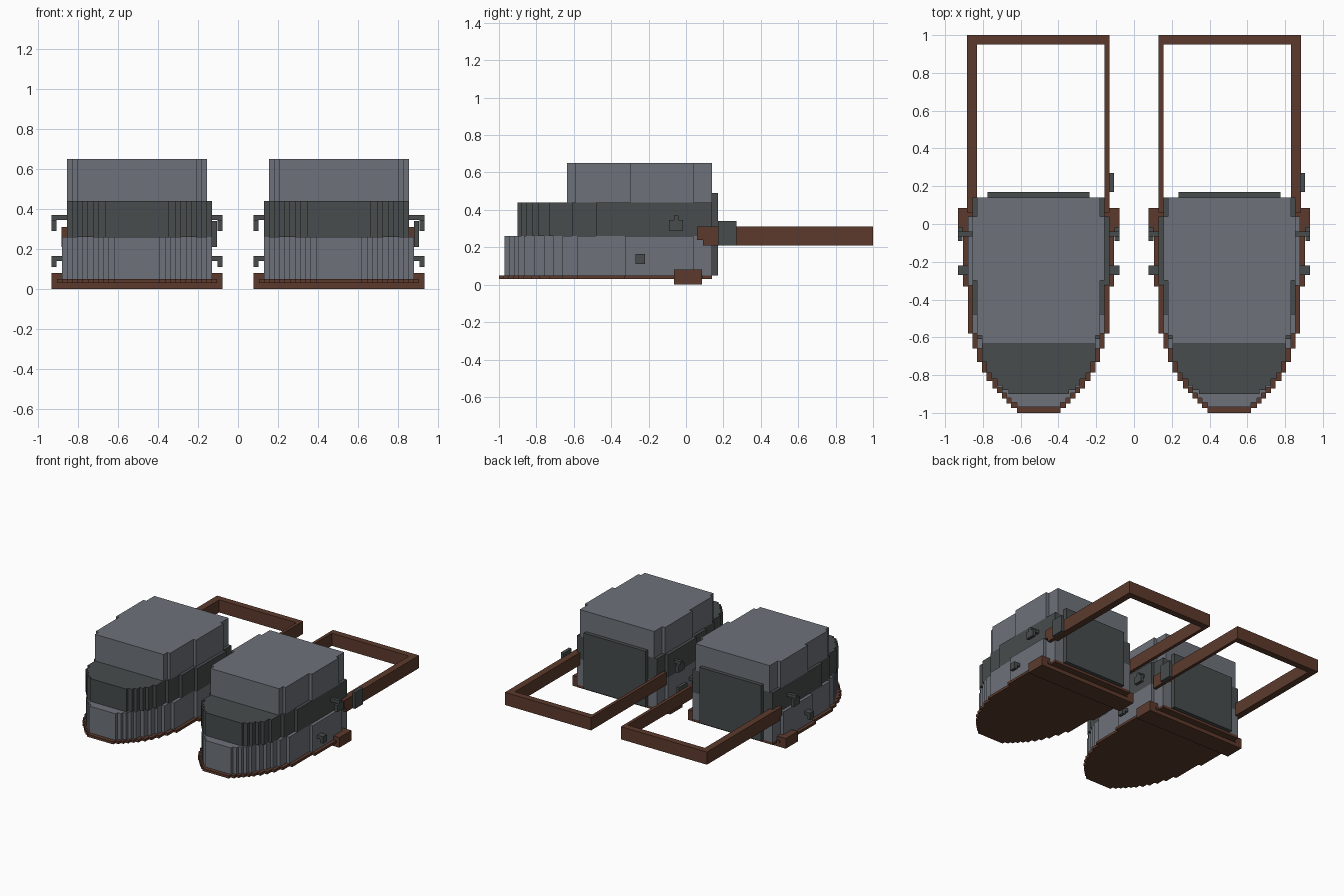
import bpy
import bmesh

if "Cube" in bpy.data.objects:
    bpy.data.objects.remove(bpy.data.objects["Cube"])


def material(name, rgb):
    m = bpy.data.materials.new(name)
    m.diffuse_color = (*rgb, 1)
    m.use_nodes = True
    m.node_tree.nodes["Principled BSDF"].inputs["Base Color"].default_value = m.diffuse_color
    return m


GREY = material("steel grey", (0.155, 0.17, 0.195))
DARK = material("dark grey", (0.063, 0.072, 0.072))
BROWN = material("brown leather", (0.107, 0.042, 0.026))
CENTRE = 0.505  # distance of each shoe's middle line from x = 0


def finish(bm, name, mat):
    bmesh.ops.recalc_face_normals(bm, faces=bm.faces)
    mesh = bpy.data.meshes.new(name)
    bm.to_mesh(mesh)
    bm.free()
    mesh.materials.append(mat)
    ob = bpy.data.objects.new(name, mesh)
    bpy.context.collection.objects.link(ob)
    return ob


def boxes(name, mat, side, *spans):
    """One object from boxes; x is measured outward from the shoe's middle."""
    bm = bmesh.new()
    for x0, x1, y0, y1, z0, z1 in spans:
        vs = bmesh.ops.create_cube(bm, size=1)["verts"]
        for v in vs:
            x = x0 if v.co.x < 0 else x1
            y = y0 if v.co.y < 0 else y1
            z = z0 if v.co.z < 0 else z1
            v.co = (side * (CENTRE + x), y, z)
    return finish(bm, name, mat)


def stepped_slab(name, mat, side, z0, z1, steps, back):
    """Slab with a staircase outline: each step is (start y, half width)."""
    edge = []
    for i, (y, w) in enumerate(steps):
        end = steps[i + 1][0] if i + 1 < len(steps) else back
        edge += [(w, y), (w, end)]
    outline = edge + [(-w, y) for w, y in reversed(edge)]
    bm = bmesh.new()
    face = bm.faces.new([bm.verts.new((side * (CENTRE + x), y, z0)) for x, y in outline])
    top = bmesh.ops.extrude_face_region(bm, geom=[face])["geom"]
    for v in top:
        if isinstance(v, bmesh.types.BMVert):
            v.co.z = z1
    return finish(bm, name, mat)


SOLE = [(-1, .115), (-.975, .145), (-.95, .17), (-.925, .195), (-.895, .22),
        (-.87, .245), (-.83, .275), (-.785, .3), (-.73, .325), (-.66, .35),
        (-.58, .375), (-.33, .4), (-.05, .375), (.09, .35)]
LOWER = [(-.97, .115), (-.945, .145), (-.92, .17), (-.895, .195), (-.865, .22),
         (-.81, .25), (-.76, .275), (-.71, .3), (-.66, .325), (-.58, .35),
         (-.325, .375), (.04, .35)]
MIDDLE = [(-.9, .16), (-.88, .195), (-.855, .22), (-.82, .25), (-.79, .275),
          (-.73, .3), (-.61, .325), (-.48, .35)]
UPPER = [(-.635, .3), (-.59, .325), (-.3, .35), (.04, .325)]

for side, label in ((1, "right"), (-1, "left")):
    # Layered shoe body
    stepped_slab(label + "_sole", BROWN, side, .03, .05, SOLE, .14)
    stepped_slab(label + "_lower_body", GREY, side, .05, .26, LOWER, .14)
    stepped_slab(label + "_middle_body", DARK, side, .26, .44, MIDDLE, .14)
    stepped_slab(label + "_upper_body", GREY, side, .44, .65, UPPER, .14)
    boxes(label + "_inner_panel", DARK, side, (-.375, -.34, -.32, .04, .26, .44))
    boxes(label + "_back_plate", DARK, side, (-.27, .27, .14, .17, .05, .49))

    # Bar under the heel
    boxes(label + "_heel_bar", BROWN, side, (-.427, .427, -.065, .085, 0, .08))

    # Heel strap frame
    boxes(label + "_heel_strap", BROWN, side,
          (.325, .378, .09, .95, .21, .31), (.325, .378, .06, .09, .24, .31),
          (-.375, -.35, .06, .95, .21, .31), (-.375, .378, .95, 1, .21, .31))

    # Hooks on both flanks
    for f, where in ((1, "outer"), (-1, "inner")):
        boxes(f"{label}_{where}_upper_hook", DARK, side,
              (f * .34, f * .427, -.065, -.04, .345, .37),
              (f * .402, f * .427, -.09, -.015, .29, .345))
        boxes(f"{label}_{where}_lower_hook", DARK, side,
              (f * .34, f * .402, -.27, -.22, .14, .165),
              (f * .402, f * .427, -.27, -.22, .11, .165))

    # Strap buckle, on the +x flank of both shoes
    boxes(label + "_buckle", DARK, side,
          (side * .375, side * .4, .17, .27, .21, .34))
